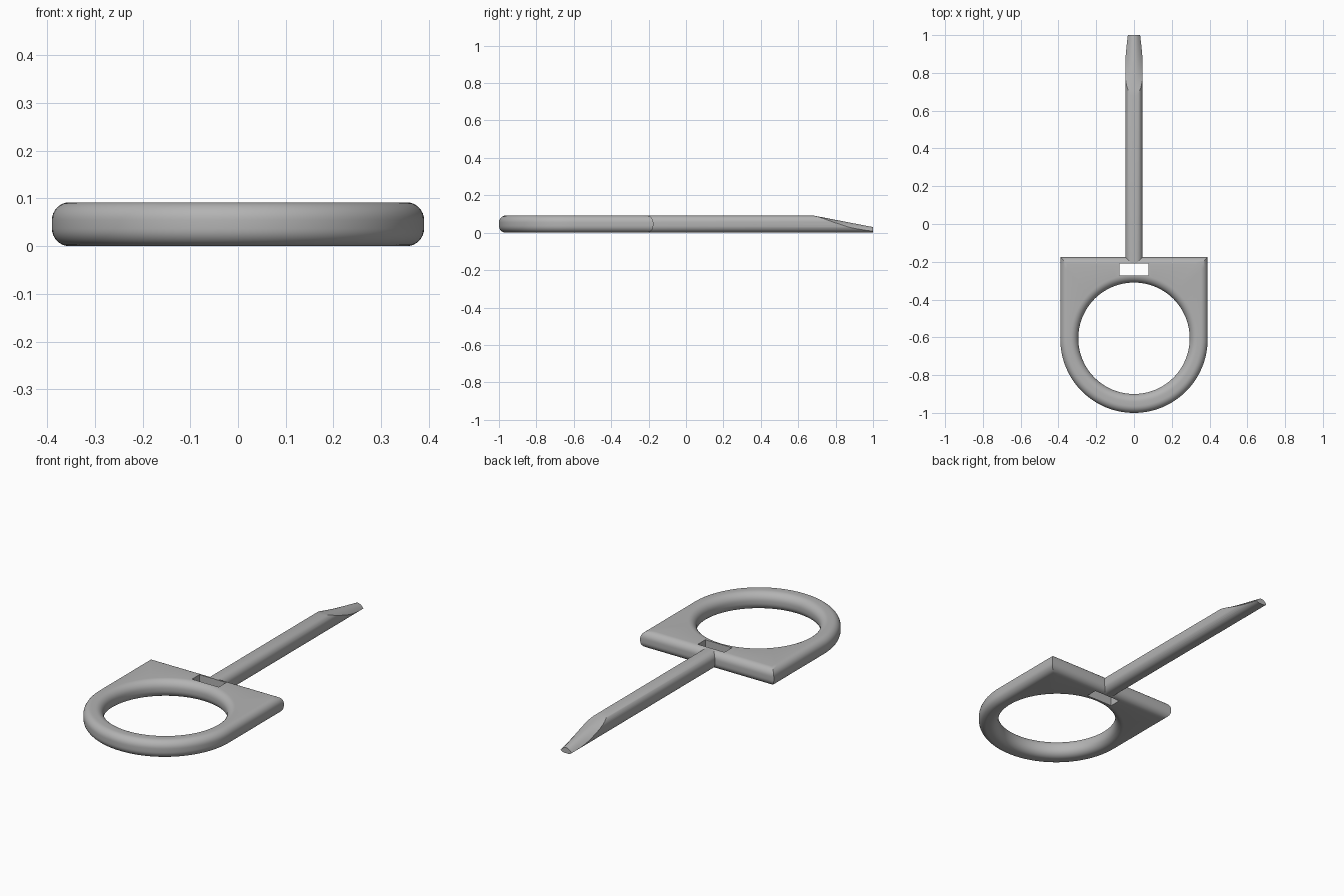
import bpy, bmesh, math

cube = bpy.data.objects.get("Cube")
if cube:
    bpy.data.objects.remove(cube)

HEIGHT, HALF_W, BACK_Y, TIP_Y = 0.092, 0.39, -0.175, 1.0
RING_Y, HOLE_Y, HOLE_R = -0.61, -0.605, 0.295
ROUND = 0.037

grey = bpy.data.materials.new("grey metal")
grey.use_nodes = True
grey.diffuse_color = (0.45, 0.45, 0.45, 1)
grey.node_tree.nodes["Principled BSDF"].inputs["Base Color"].default_value = grey.diffuse_color


def make_object(name, rows, wrap, caps):
    """Skin a list of closed loops; wrap joins last loop to first."""
    bm = bmesh.new()
    loops = [[bm.verts.new(p) for p in row] for row in rows]
    n = len(rows[0])
    for i in range(len(loops) if wrap else len(loops) - 1):
        a, b = loops[i], loops[(i + 1) % len(loops)]
        for j in range(n):
            k = (j + 1) % n
            bm.faces.new((a[j], a[k], b[k], b[j]))
    if caps:
        bm.faces.new(loops[0])
        bm.faces.new(loops[-1])
    bmesh.ops.recalc_face_normals(bm, faces=bm.faces[:])
    mesh = bpy.data.meshes.new(name)
    bm.to_mesh(mesh)
    bm.free()
    mesh.materials.append(grey)
    ob = bpy.data.objects.new(name, mesh)
    bpy.context.collection.objects.link(ob)
    return ob


def cut(ob, cutter):
    """Subtract a cutter and discard it."""
    mod = ob.modifiers.new("cut", 'BOOLEAN')
    mod.operation, mod.solver, mod.object = 'DIFFERENCE', 'EXACT', cutter
    bpy.context.view_layer.objects.active = ob
    bpy.ops.object.modifier_apply(modifier=mod.name)
    bpy.data.objects.remove(cutter)


def smooth(ob):
    bpy.ops.object.select_all(action='DESELECT')
    ob.select_set(True)
    bpy.context.view_layer.objects.active = ob
    bpy.ops.object.shade_smooth_by_angle(angle=math.radians(28))


def edge_profile(r, steps=8):
    """(inset, z) pairs of a rounded edge, bottom to top."""
    quarter = [math.pi / 2 * i / steps for i in range(steps + 1)]
    low = [(r - r * math.sin(a), r - r * math.cos(a)) for a in quarter]
    return low + [(d, HEIGHT - z) for d, z in reversed(low)]


def outer_loop(d):
    """Outline of the grip: half circle in front, square at the back."""
    w, back = HALF_W - d, BACK_Y - d
    arc = [math.pi + math.pi * i / 64 for i in range(65)]
    pts = [(w * math.cos(a), RING_Y + w * math.sin(a)) for a in arc]
    pts += [(w, RING_Y + (back - RING_Y) * i / 12) for i in range(1, 13)]
    pts += [(w - 2 * w * i / 24, back) for i in range(1, 25)]
    pts += [(-w, back + (RING_Y - back) * i / 12) for i in range(1, 12)]
    return pts


# Grip plate with a round finger hole, all rims rounded
angles = [math.atan2(y - HOLE_Y, x) for x, y in outer_loop(0)]
rows = [[(x, y, z) for x, y in outer_loop(d)] for d, z in edge_profile(ROUND)]
for d, z in reversed(edge_profile(ROUND + 0.004)):
    r = HOLE_R + d
    rows.append([(r * math.cos(a), HOLE_Y + r * math.sin(a), z) for a in angles])
grip = make_object("grip_ring", rows, True, False)


def box_loop(z):
    return [(-0.078, -0.272, z), (0.078, -0.272, z), (0.078, -0.21, z), (-0.078, -0.21, z)]


# Slot through the plate
cut(grip, make_object("slot_cutter", [box_loop(-0.1), box_loop(0.2)], False, True))
smooth(grip)

# Shaft with a rounded square section
half = HEIGHT / 2
right = [(half - d, z) for d, z in edge_profile(ROUND)]
section = right + [(-x, z) for x, z in reversed(right)]
shaft = make_object("shaft", [[(x, y, z) for x, z in section]
                              for y in (BACK_Y - 0.034, TIP_Y)], False, True)


def tip_loop(t):
    """Arched underside of the cutter that slopes the blade tip."""
    y = 0.68 + (TIP_Y - 0.68) * t
    crest = HEIGHT + (0.03 - HEIGHT) * t
    xs = [-0.08 + 0.01 * i for i in range(17)]
    return ([(x, y, crest - 20 * t * x * x) for x in xs]
            + [(0.08, y, 0.3), (-0.08, y, 0.3)])


# Sloping, slightly arched blade tip
cut(shaft, make_object("tip_cutter", [tip_loop(i / 10) for i in range(12)], False, True))
smooth(shaft)
